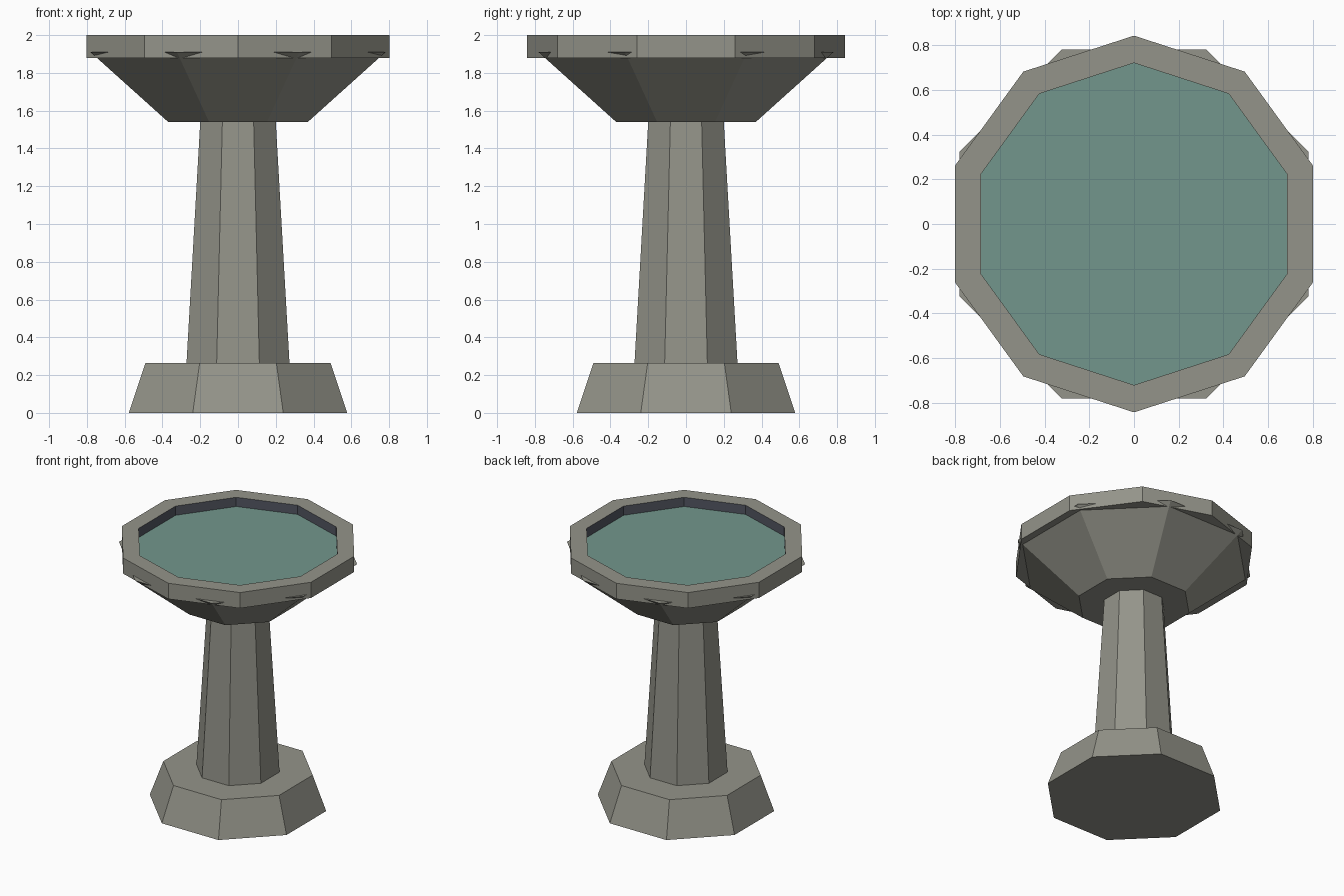
import bpy
import bmesh
from math import pi, cos, sin

cube = bpy.data.objects.get("Cube")
if cube:
    bpy.data.objects.remove(cube, do_unlink=True)


def material(name, rgb):
    mat = bpy.data.materials.new(name)
    mat.use_nodes = True
    color = (*rgb, 1.0)
    mat.diffuse_color = color
    bsdf = mat.node_tree.nodes["Principled BSDF"]
    bsdf.inputs["Base Color"].default_value = color
    bsdf.inputs["Roughness"].default_value = 0.9
    return mat


stone = material("grey stone", (0.296, 0.296, 0.253))
slate = material("dark slate", (0.085, 0.092, 0.120))
water_blue = material("teal water", (0.170, 0.307, 0.264))


def lathe(name, sides, profile, mats, closed=False, inner_band=None):
    """Turn a (radius, height) profile into a faceted solid; closed makes a ring."""
    bm = bmesh.new()
    start = pi / sides
    rings = [[bm.verts.new((r * cos(start + 2 * pi * i / sides),
                            r * sin(start + 2 * pi * i / sides), z))
              for i in range(sides)] for r, z in profile]
    bands = len(rings) if closed else len(rings) - 1
    for b in range(bands):
        low, high = rings[b], rings[(b + 1) % len(rings)]
        for i in range(sides):
            j = (i + 1) % sides
            face = bm.faces.new((low[i], low[j], high[j], high[i]))
            face.material_index = 1 if b == inner_band else 0
    if not closed:
        bm.faces.new(rings[0][::-1])
        bm.faces.new(rings[-1])
    bmesh.ops.recalc_face_normals(bm, faces=bm.faces)
    mesh = bpy.data.meshes.new(name)
    bm.to_mesh(mesh)
    bm.free()
    for mat in mats:
        mesh.materials.append(mat)
    obj = bpy.data.objects.new(name, mesh)
    bpy.context.collection.objects.link(obj)
    return obj


# Octagonal plinth, tapered column and flared bowl
lathe("plinth", 8, [(0.626, 0), (0.53, 0.265)], [stone])
lathe("column", 8, [(0.295, 0.265), (0.2165, 1.54)], [stone])
lathe("bowl", 8, [(0.4, 1.54), (0.845, 1.91)], [stone])

# Ten-sided rim with a dark inner wall
lathe("rim", 10, [(0.842, 1.88), (0.842, 2.0), (0.72, 2.0), (0.72, 1.88)],
      [stone, slate], closed=True, inner_band=2)

# Water surface inside the rim
lathe("water", 10, [(0.72, 1.915), (0.72, 1.93)], [water_blue])
